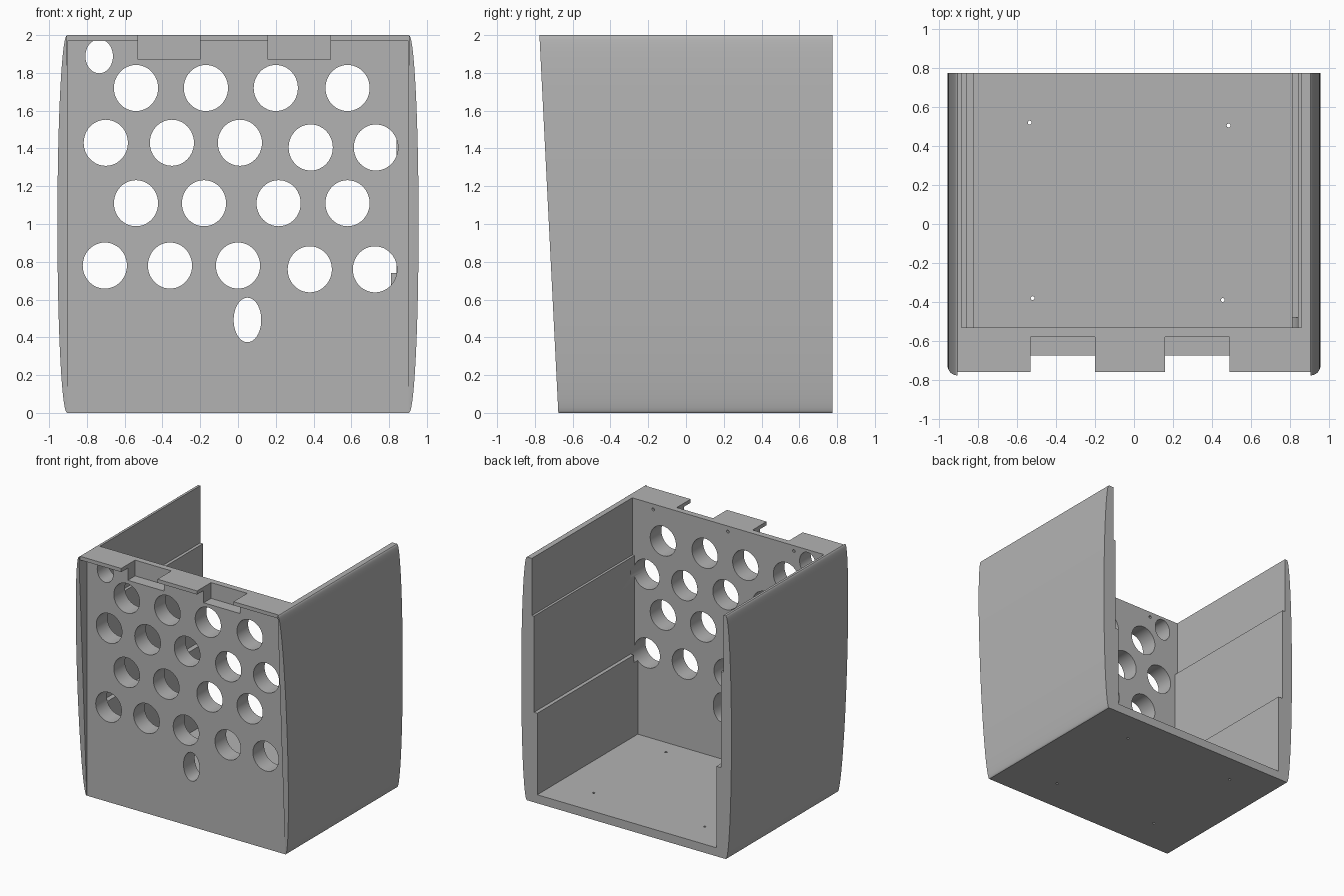
import bpy, bmesh, math
from mathutils import Vector

if "Cube" in bpy.data.objects:
    bpy.data.objects.remove(bpy.data.objects["Cube"], do_unlink=True)

grey = bpy.data.materials.new("plain grey")
grey.use_nodes = True
grey.diffuse_color = (0.45, 0.45, 0.45, 1)
grey.node_tree.nodes["Principled BSDF"].inputs["Base Color"].default_value = (0.45, 0.45, 0.45, 1)


def prism(name, outline, start, vector):
    """Closed solid: outline of 3D points swept along a vector."""
    bm = bmesh.new()
    face = bm.faces.new([bm.verts.new(Vector(p) + Vector(start)) for p in outline])
    swept = bmesh.ops.extrude_face_region(bm, geom=[face])["geom"]
    bmesh.ops.translate(bm, vec=vector, verts=[g for g in swept if isinstance(g, bmesh.types.BMVert)])
    bmesh.ops.recalc_face_normals(bm, faces=bm.faces)
    mesh = bpy.data.meshes.new(name)
    bm.to_mesh(mesh)
    bm.free()
    mesh.materials.append(grey)
    ob = bpy.data.objects.new(name, mesh)
    bpy.context.collection.objects.link(ob)
    return ob


def box(name, x0, x1, y0, y1, z0, z1):
    outline = [(x0, 0, z0), (x1, 0, z0), (x1, 0, z1), (x0, 0, z1)]
    return prism(name, outline, (0, y0, 0), (0, y1 - y0, 0))


def circle(rx, rz, count=48, flat=False):
    points = []
    for i in range(count):
        a = math.tau * i / count
        u, v = rx * math.cos(a), rz * math.sin(a)
        points.append((u, v, 0) if flat else (u, 0, v))
    return points


# Outer body: flat top and bottom, bulging sides
STEPS = 40
arc = [math.pi * i / STEPS for i in range(STEPS + 1)]
right = [(0.905 + 0.051 * math.sin(t), 0, 1 - math.cos(t)) for t in arc]
left = [(-x, y, z) for x, y, z in reversed(right)]
shell = prism("enclosure_shell", right + left, (0, -0.676, 0), (0, 1.451, 0))
for v in shell.data.vertices:
    if v.co.y < 0:
        v.co.y -= 0.05 * v.co.z      # side walls lean forward at the top

# Stepped cavity, open at the back and top
cavity = [(-0.82, 0, 0.07), (0.81, 0, 0.07), (0.81, 0, 0.74), (0.84, 0, 0.74),
          (0.84, 0, 1.53), (0.86, 0, 1.53), (0.86, 0, 2.2), (-0.885, 0, 2.2),
          (-0.885, 0, 1.53), (-0.86, 0, 1.53), (-0.86, 0, 0.74), (-0.82, 0, 0.74)]
cutters = [prism("cavity_cutter", cavity, (0, -0.53, 0), (0, 2, 0))]

# Front panel set back under a thin top lip, with two notches
cutters.append(box("panel_cutter", -0.903, 0.903, -1.5, -0.675, -0.2, 1.97))
cutters.append(box("lip_cutter", -0.904, 0.904, -1.6, -0.76, -0.3, 2.3))
for x in (-0.53, 0.16):
    cutters.append(box("notch_cutter", x, x + 0.33, -1.7, -0.58, 1.87, 2.4))

# Ventilation holes in staggered rows
rows = [(1.72, (-0.54, -0.17, 0.20, 0.58)),
        (1.43, (-0.70, -0.35, 0.01)), (1.405, (0.385, 0.73)),
        (1.11, (-0.54, -0.18, 0.215, 0.58)),
        (0.78, (-0.705, -0.36, 0.0)), (0.76, (0.38, 0.725))]
holes = [(x, z, 0.117, 0.122) for z, xs in rows for x in xs]
holes += [(-0.735, 1.888, 0.073, 0.09), (0.05, 0.492, 0.073, 0.118)]
for x, z, rx, rz in holes:
    cutters.append(prism("vent_cutter", circle(rx, rz), (x, -0.69, z), (0, 0.21, 0)))

# Small screw holes in the front panel and the floor
for x in (0.67, -0.01, -0.61):
    cutters.append(prism("screw_cutter", circle(0.012, 0.012, 12), (x, -0.57, 1.955), (0, 0.1, 0)))
for x, y in ((-0.535, 0.52), (0.485, 0.505), (-0.52, -0.38), (0.455, -0.39)):
    cutters.append(prism("screw_cutter", circle(0.01, 0.01, 12, True), (x, y, -0.1), (0, 0, 0.3)))

# Cut everything out and keep only the finished shell
for cutter in cutters:
    cutter.hide_render = True
    mod = shell.modifiers.new(cutter.name, "BOOLEAN")
    mod.operation = "DIFFERENCE"
    mod.solver = "EXACT"
    mod.object = cutter
bpy.context.view_layer.update()
finished = bpy.data.meshes.new_from_object(shell.evaluated_get(bpy.context.evaluated_depsgraph_get()))
shell.modifiers.clear()
shell.data = finished
for cutter in cutters:
    bpy.data.objects.remove(cutter, do_unlink=True)

bpy.ops.object.select_all(action="DESELECT")
shell.select_set(True)
bpy.context.view_layer.objects.active = shell
bpy.ops.object.shade_smooth_by_angle(angle=math.radians(30))
